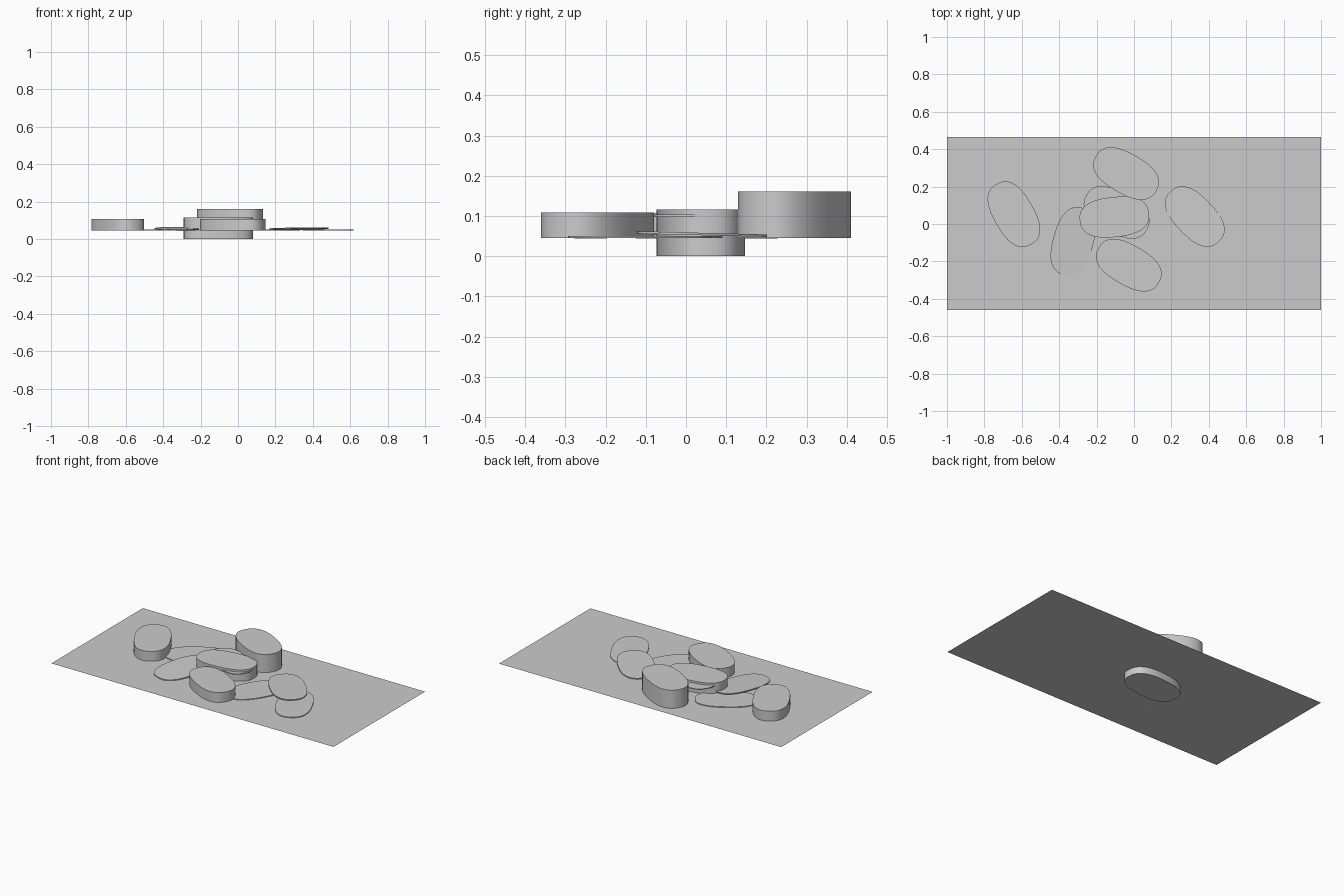
import bpy
import bmesh
import math
from mathutils import Matrix, Vector

cube = bpy.data.objects.get("Cube")
if cube:
    bpy.data.objects.remove(cube, do_unlink=True)

grey = bpy.data.materials.new("plain grey")
grey.use_nodes = True
colour = (0.6, 0.6, 0.6, 1)
grey.diffuse_color = colour
grey.node_tree.nodes["Principled BSDF"].inputs["Base Color"].default_value = colour

SHEET_Z = 0.044
HALF_LENGTH, HALF_WIDTH, ROUNDNESS, SIDES = 0.186, 0.107, 2.5, 64


def add_object(name, bm):
    mesh = bpy.data.meshes.new(name)
    bm.to_mesh(mesh)
    bm.free()
    mesh.materials.append(grey)
    obj = bpy.data.objects.new(name, mesh)
    bpy.context.collection.objects.link(obj)
    return obj


def oval_point(i):
    """Point on the rounded outline shared by every stone."""
    t = 2 * math.pi * i / SIDES
    c, s = math.cos(t), math.sin(t)
    power = 2 / ROUNDNESS
    return (math.copysign(abs(c) ** power, c) * HALF_LENGTH,
            math.copysign(abs(s) ** power, s) * HALF_WIDTH, 0)


def oval(name, x, y, low, high, angle, slope=(0, 0)):
    """Upright oval prism; slope is the rise of its faces along x and y."""
    bm = bmesh.new()
    base = bm.faces.new([bm.verts.new(oval_point(i)) for i in range(SIDES)])
    top = bmesh.ops.extrude_face_region(bm, geom=[base])["geom"]
    bmesh.ops.translate(bm, vec=Vector((0, 0, high - low)),
                        verts=[v for v in top if isinstance(v, bmesh.types.BMVert)])
    bm.transform(Matrix.Rotation(math.radians(angle), 4, "Z"))
    for v in bm.verts:
        v.co.z += slope[0] * v.co.x + slope[1] * v.co.y
    bm.transform(Matrix.Translation((x, y, low)))
    bmesh.ops.recalc_face_normals(bm, faces=bm.faces)
    obj = add_object(name, bm)
    bpy.ops.object.select_all(action="DESELECT")
    obj.select_set(True)
    bpy.context.view_layer.objects.active = obj
    bpy.ops.object.shade_smooth_by_angle(angle=math.radians(30))


# Ground sheet, a single flat face
bm = bmesh.new()
bmesh.ops.create_grid(bm, x_segments=1, y_segments=1, size=1)
bm.transform(Matrix.Translation((0, 0.002, SHEET_Z)) @ Matrix.Diagonal((1, 0.463, 1, 1)))
add_object("ground_sheet", bm)

# Tall stones
oval("center_stone", -0.105, 0.037, 0, 0.116, 6)
oval("back_stone", -0.042, 0.27, SHEET_Z + 0.001, 0.161, -30)
oval("front_stone", -0.028, -0.22, SHEET_Z + 0.001, 0.108, -30)
oval("right_stone", -0.642, 0.052, SHEET_Z, 0.107, -60)

# Thin plate passing through the center stone
oval("center_plate", -0.093, 0.062, 0.098, 0.103, -30)

# Low paving plates, some slightly tilted
oval("left_upper_plate", 0.325, 0.04, 0.052, 0.058, -46, (0, -0.025))
oval("left_outer_plate", 0.48, -0.115, 0.045, 0.050, -63)
oval("left_inner_plate", 0.19, -0.085, 0.045, 0.050, 60)
oval("right_tilted_plate", -0.325, -0.093, 0.051, 0.057, 74, (-0.03, 0.04))
oval("right_flat_plate", -0.37, 0.115, 0.045, 0.050, 32)
